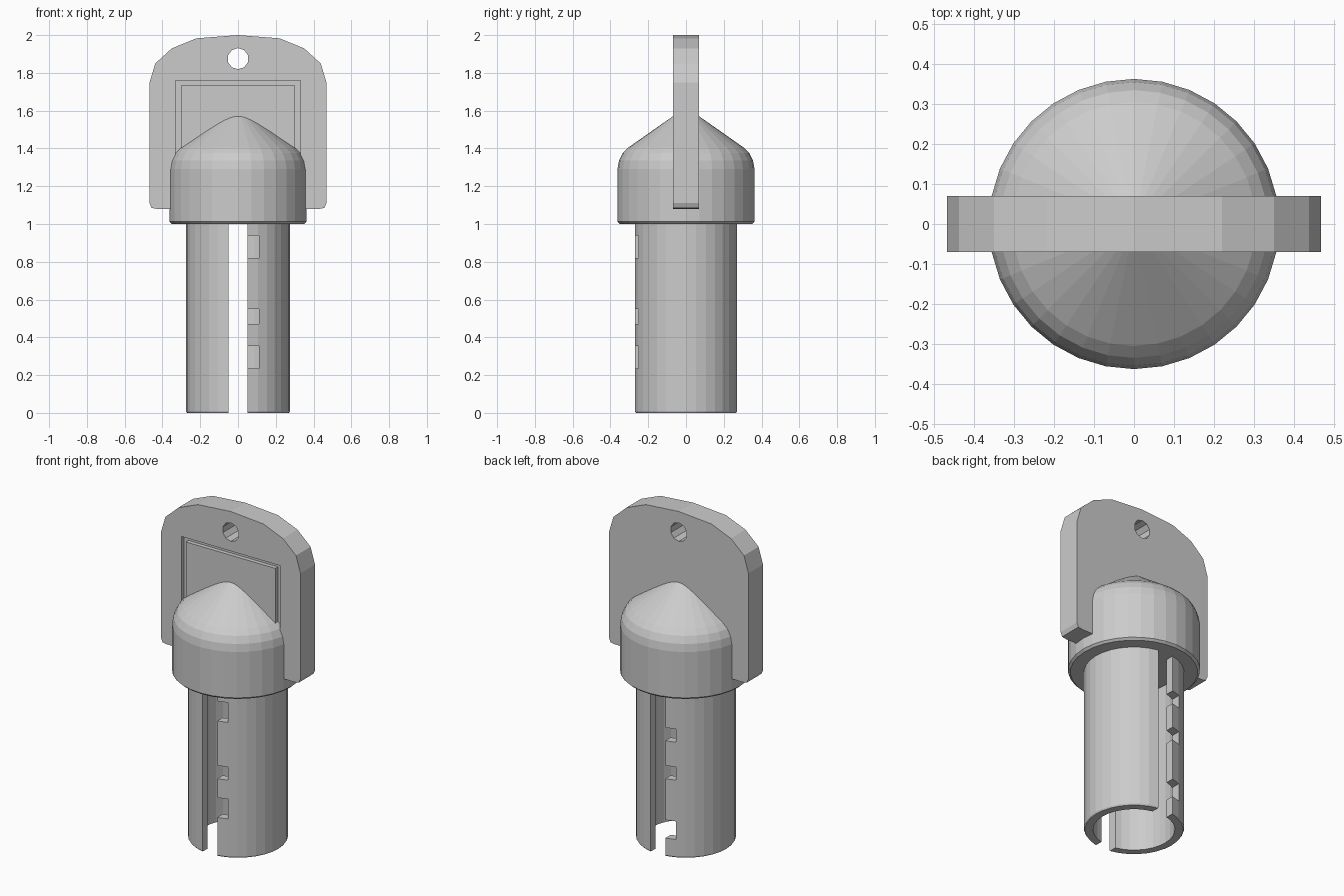
import bpy, bmesh
from math import cos, sin, pi

if "Cube" in bpy.data.objects:
    bpy.data.objects.remove(bpy.data.objects["Cube"])

SIDES = 32


def make_object(name, bm):
    bmesh.ops.remove_doubles(bm, verts=bm.verts, dist=1e-5)
    bmesh.ops.recalc_face_normals(bm, faces=bm.faces)
    mesh = bpy.data.meshes.new(name)
    bm.to_mesh(mesh)
    bm.free()
    ob = bpy.data.objects.new(name, mesh)
    bpy.context.collection.objects.link(ob)
    return ob


def lathe(name, profile, closed=False):
    """Revolve (radius, z) points around z."""
    bm = bmesh.new()
    rings = [[bm.verts.new((r * cos(2 * pi * i / SIDES), r * sin(2 * pi * i / SIDES), z))
              for i in range(SIDES)] for r, z in profile]
    pairs = list(zip(rings, rings[1:]))
    if closed:
        pairs.append((rings[-1], rings[0]))
    else:
        bm.faces.new(rings[0])
        bm.faces.new(rings[-1])
    for a, b in pairs:
        for i in range(SIDES):
            j = (i + 1) % SIDES
            bm.faces.new((a[i], a[j], b[j], b[i]))
    return make_object(name, bm)


def extrude_y(name, outline, y0, y1):
    """Extrude an (x, z) outline along y."""
    bm = bmesh.new()
    a = [bm.verts.new((x, y0, z)) for x, z in outline]
    b = [bm.verts.new((x, y1, z)) for x, z in outline]
    bm.faces.new(a)
    bm.faces.new(b)
    for i in range(len(a)):
        j = (i + 1) % len(a)
        bm.faces.new((a[i], a[j], b[j], b[i]))
    return make_object(name, bm)


def rect(x0, x1, z0, z1):
    return [(x0, z0), (x1, z0), (x1, z1), (x0, z1)]


def cut(target, outline, y0, y1):
    """Subtract an extruded outline, then discard the cutter."""
    cutter = extrude_y("cutter", outline, y0, y1)
    cutter.hide_render = True
    mod = target.modifiers.new("cut", 'BOOLEAN')
    mod.operation = 'DIFFERENCE'
    mod.solver = 'EXACT'
    mod.object = cutter
    bpy.context.view_layer.objects.active = target
    bpy.ops.object.modifier_apply(modifier=mod.name)
    bpy.data.objects.remove(cutter)


# Hollow shaft, reaching slightly into the collar
shaft = lathe("shaft", [(0.225, 0), (0.27, 0), (0.275, 0.008), (0.275, 1.02), (0.225, 1.02)], closed=True)

# Slot through front and back
cut(shaft, rect(-0.05, 0.05, -0.1, 1.0), -0.4, 0.4)

# Notches along one edge of each slot
for z0, z1 in ((0.235, 0.355), (0.47, 0.55), (0.82, 0.94)):
    cut(shaft, rect(0.02, 0.11, z0, z1), -0.4, 0)
for z0, z1 in ((0.11, 0.22), (0.47, 0.55), (0.70, 0.78)):
    cut(shaft, rect(-0.11, -0.02, z0, z1), 0, 0.4)

# Collar with conical top
lathe("collar", [(0.35, 1.0), (0.363, 1.012), (0.363, 1.29), (0.355, 1.335),
                 (0.335, 1.375), (0.305, 1.405), (0.06, 1.577), (0.02, 1.59)])

# Flat grip with arched top
half = [(0.43, 1.08), (0.457, 1.085), (0.468, 1.11), (0.468, 1.75),
        (0.438, 1.85), (0.35, 1.93), (0.22, 1.983)]
outline = half + [(0, 2.0)] + [(-x, z) for x, z in reversed(half)]
grip = extrude_y("grip", outline, -0.07, 0.07)

# Hanging hole
cut(grip, [(0.056 * cos(2 * pi * (i + 0.5) / 10), 1.875 + 0.056 * sin(2 * pi * (i + 0.5) / 10))
           for i in range(10)], -0.2, 0.2)

# Panel groove on the front of the grip
cut(grip, [(-0.33, 1.25), (-0.30, 1.25), (-0.30, 1.735), (0.30, 1.735), (0.30, 1.25),
           (0.33, 1.25), (0.33, 1.76), (-0.33, 1.76)], -0.2, -0.045)
